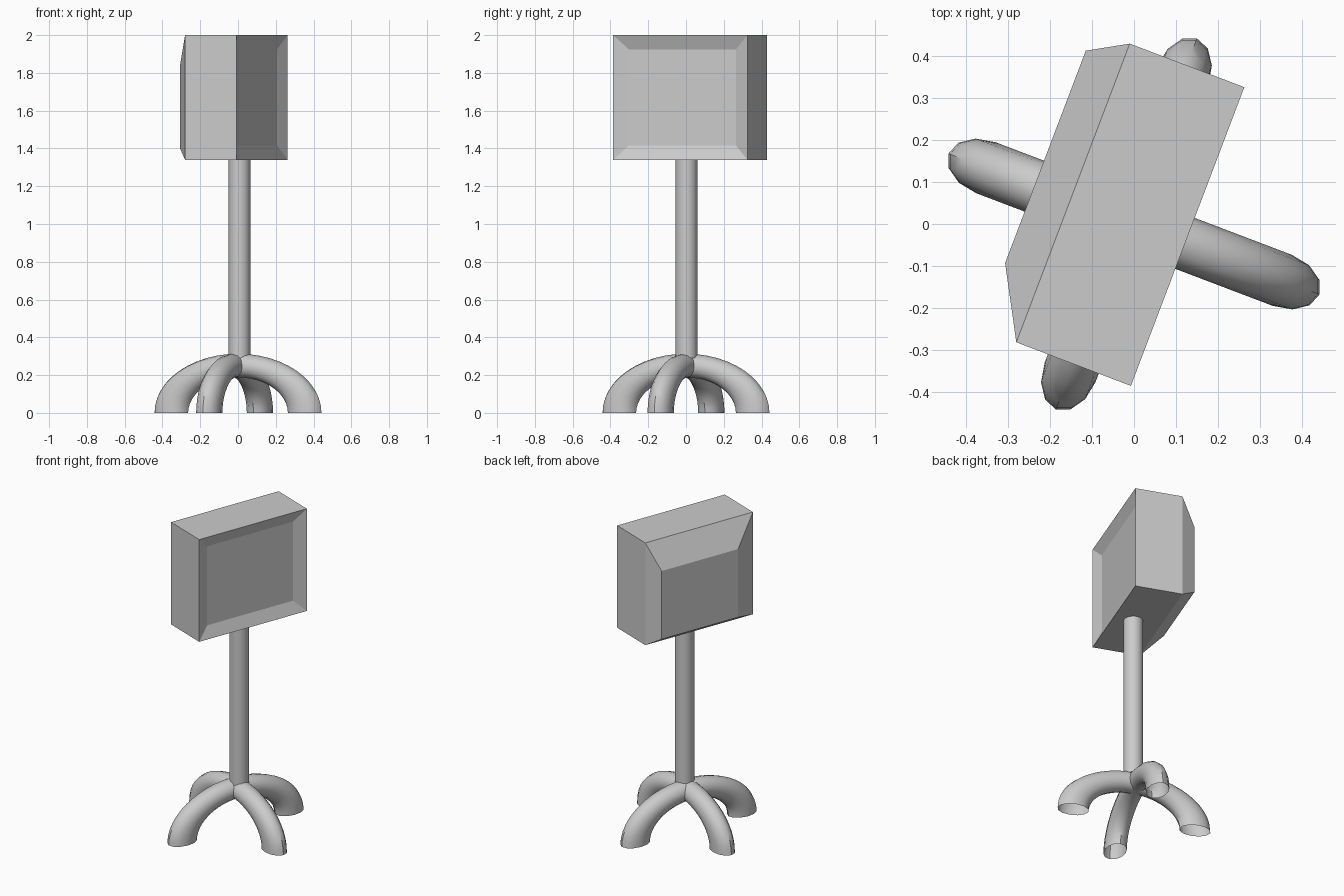
import bpy, bmesh
from math import radians, pi
from mathutils import Matrix, Vector

if "Cube" in bpy.data.objects:
    bpy.data.objects.remove(bpy.data.objects["Cube"])

TURN = radians(-20.8)


def finish(bm, name, smooth=False):
    bmesh.ops.recalc_face_normals(bm, faces=bm.faces)
    me = bpy.data.meshes.new(name)
    bm.to_mesh(me)
    bm.free()
    ob = bpy.data.objects.new(name, me)
    bpy.context.collection.objects.link(ob)
    if smooth:
        bpy.ops.object.select_all(action='DESELECT')
        ob.select_set(True)
        bpy.context.view_layer.objects.active = ob
        bpy.ops.object.shade_smooth_by_angle(angle=radians(40))
    return ob


# Screen housing: rectangular rings from recessed screen to tapered back
# (x, y min, y max, z min, z max)
rings = [
    (0.10, -0.286, 0.321, 1.415, 1.925),
    (0.13, -0.363, 0.398, 1.34, 2.0),
    (-0.162, -0.363, 0.398, 1.34, 2.0),
    (-0.254, -0.196, 0.345, 1.40, 1.84),
]
bm = bmesh.new()
loops = []
for x, y0, y1, z0, z1 in rings:
    loops.append([bm.verts.new((x, y, z)) for y, z in
                  ((y0, z0), (y1, z0), (y1, z1), (y0, z1))])
for a, b in zip(loops, loops[1:]):
    for i in range(4):
        j = (i + 1) % 4
        bm.faces.new((a[i], a[j], b[j], b[i]))
bm.faces.new(loops[0])
bm.faces.new(loops[-1])
bmesh.ops.rotate(bm, verts=bm.verts, matrix=Matrix.Rotation(TURN, 3, 'Z'))
finish(bm, "monitor_housing")

# Pole
bm = bmesh.new()
bmesh.ops.create_cone(bm, cap_ends=True, segments=16, radius1=0.058, radius2=0.058,
                      depth=1.06, matrix=Matrix.Translation((0.008, 0.003, 0.82)))
finish(bm, "pole", True)


# Legs: open quarter-ring tubes, stretched outwards
def leg(name, angle, shift):
    bm = bmesh.new()
    bmesh.ops.create_circle(bm, segments=12, radius=0.063,
                            matrix=Matrix.Translation((0.25, 0, 0)))
    bmesh.ops.spin(bm, geom=bm.verts[:] + bm.edges[:], cent=(0, 0, 0),
                   axis=(0, -1, 0), angle=pi / 2, steps=12)
    bmesh.ops.scale(bm, verts=bm.verts, vec=(1.51, 1.03, 1))
    bmesh.ops.rotate(bm, verts=bm.verts, matrix=Matrix.Rotation(angle, 3, 'Z'))
    bmesh.ops.translate(bm, verts=bm.verts, vec=Vector((shift, 0, 0)))
    finish(bm, name, True)


for k, name in enumerate(("right_leg", "back_leg", "left_leg", "front_leg")):
    leg(name, TURN + k * pi / 2, -0.018 if k % 2 else 0)
